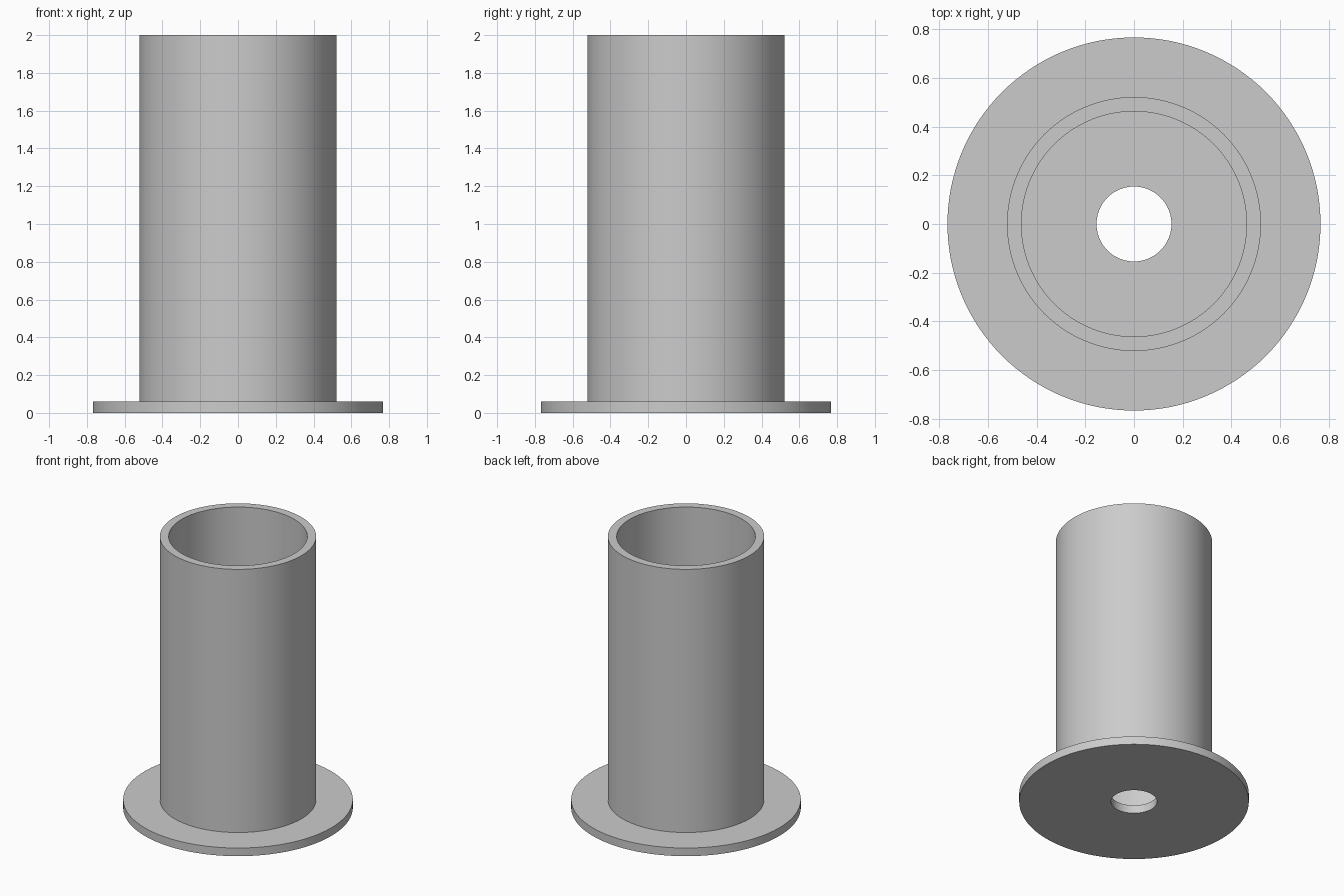
import bpy
import bmesh
import math

cube = bpy.data.objects.get("Cube")
if cube:
    bpy.data.objects.remove(cube, do_unlink=True)

SEGMENTS = 128
HEIGHT = 2.0
FLANGE_R, FLANGE_H = 0.767, 0.06
TUBE_R, BORE_R, HOLE_R = 0.522, 0.463, 0.154

# Plain grey
grey = bpy.data.materials.new("grey")
grey.use_nodes = True
colour = (0.6, 0.6, 0.6, 1)
grey.diffuse_color = colour
grey.node_tree.nodes["Principled BSDF"].inputs["Base Color"].default_value = colour


def lathe(name, profile, material):
    """Revolve a closed (radius, height) profile around the z axis."""
    bm = bmesh.new()
    verts = [bm.verts.new((r, 0, z)) for r, z in profile]
    edges = [bm.edges.new((v, verts[i - 1])) for i, v in enumerate(verts)]
    bmesh.ops.spin(bm, geom=verts + edges, cent=(0, 0, 0), axis=(0, 0, 1),
                   angle=math.tau, steps=SEGMENTS, use_merge=True)
    bmesh.ops.remove_doubles(bm, verts=bm.verts, dist=0.0001)
    bmesh.ops.recalc_face_normals(bm, faces=bm.faces)
    mesh = bpy.data.meshes.new(name)
    bm.to_mesh(mesh)
    bm.free()
    mesh.materials.append(material)
    obj = bpy.data.objects.new(name, mesh)
    bpy.context.collection.objects.link(obj)
    bpy.ops.object.select_all(action="DESELECT")
    obj.select_set(True)
    bpy.context.view_layer.objects.active = obj
    bpy.ops.object.shade_smooth_by_angle(angle=math.radians(30))
    return obj


# Open tube rising from a flange, with a drain hole through the floor
lathe("flanged_tube", [
    (HOLE_R, 0),
    (FLANGE_R, 0),
    (FLANGE_R, FLANGE_H),
    (TUBE_R, FLANGE_H),
    (TUBE_R, HEIGHT),
    (BORE_R, HEIGHT),
    (BORE_R, FLANGE_H),
    (HOLE_R, FLANGE_H),
], grey)
